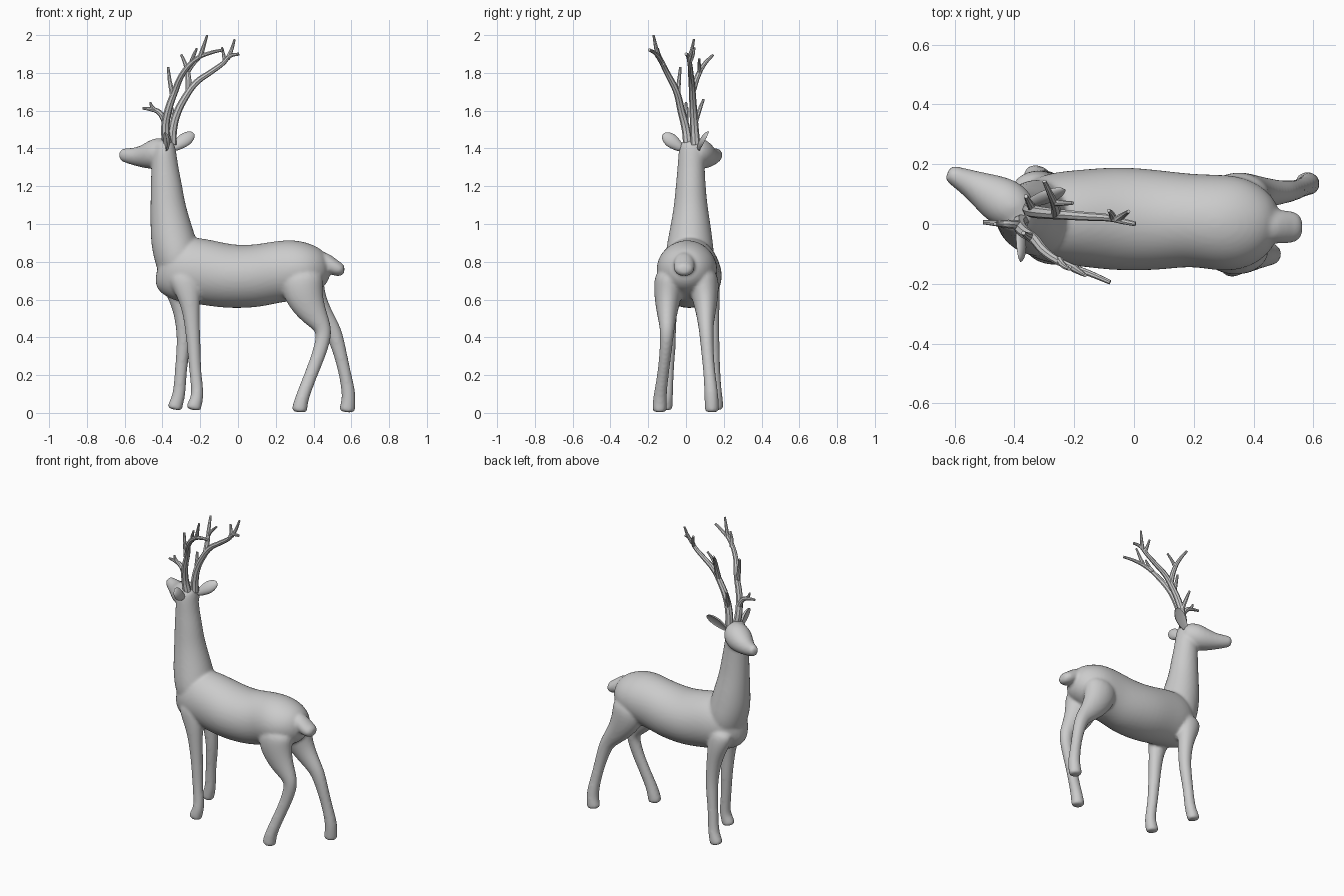
import bpy, bmesh, math
from mathutils import Vector


def loft(bm, rows, hint, cup=1.0, sides=16):
    """Tube through rows of (x, y, z, half width, half depth along hint)."""
    pts = [Vector(r[:3]) for r in rows]
    rings = []
    for i, r in enumerate(rows):
        t = (pts[min(i + 1, len(pts) - 1)] - pts[max(i - 1, 0)]).normalized()
        h = Vector(hint)
        v = (h - t * h.dot(t)).normalized()
        u = t.cross(v)
        ring = []
        for k in range(sides):
            a = 2 * math.pi * k / sides
            s = math.sin(a)
            s = s * cup if s > 0 else s
            ring.append(bm.verts.new(pts[i] + u * r[3] * math.cos(a) + v * r[4] * s))
        rings.append(ring)
    for a, b in zip(rings, rings[1:]):
        for k in range(sides):
            j = (k + 1) % sides
            bm.faces.new((a[k], a[j], b[j], b[k]))
    bm.faces.new(rings[0][::-1])
    bm.faces.new(rings[-1])


def finish(bm, name, voxel=None):
    bmesh.ops.recalc_face_normals(bm, faces=bm.faces)
    for f in bm.faces:
        f.smooth = True
    me = bpy.data.meshes.new(name)
    bm.to_mesh(me)
    bm.free()
    ob = bpy.data.objects.new(name, me)
    bpy.context.collection.objects.link(ob)
    sub = ob.modifiers.new("Subdivide", 'SUBSURF')
    sub.levels = sub.render_levels = 2
    if voxel:
        rm = ob.modifiers.new("Fuse", 'REMESH')
        rm.mode = 'VOXEL'
        rm.voxel_size = voxel
        rm.use_smooth_shade = True
        sm = ob.modifiers.new("Relax", 'SMOOTH')
        sm.factor = 0.5
        sm.iterations = 5
    return ob


X, Z = (1, 0, 0), (0, 0, 1)
bm = bmesh.new()

# Torso
loft(bm, [(-.425, .01, .78, .05, .09), (-.39, .01, .77, .105, .145), (-.30, .02, .76, .155, .18),
          (-.18, .02, .748, .165, .178), (-.05, .018, .72, .18, .173), (.10, .012, .723, .17, .17),
          (.20, .013, .747, .156, .165), (.30, .003, .755, .167, .168), (.38, 0, .765, .155, .14),
          (.45, -.005, .765, .11, .105), (.485, -.01, .77, .05, .05)], Z)
# Neck
loft(bm, [(-.29, .02, .72, .12, .12), (-.32, .02, .82, .135, .125), (-.343, .022, .91, .122, .122),
          (-.358, .025, 1.0, .107, .109), (-.372, .025, 1.1, .09, .094), (-.379, .025, 1.2, .081, .085),
          (-.388, .027, 1.3, .073, .073), (-.39, .03, 1.39, .071, .064), (-.385, .03, 1.45, .055, .045)], X)
# Head, turned to the side
loft(bm, [(-.35, .02, 1.39, .06, .065), (-.42, .065, 1.378, .086, .085), (-.47, .093, 1.36, .077, .074),
          (-.53, .127, 1.355, .053, .052), (-.58, .152, 1.361, .039, .042), (-.612, .167, 1.366, .031, .035),
          (-.625, .172, 1.366, .022, .024)], Z)
# Tail
loft(bm, [(.42, -.01, .82, .05, .05), (.475, -.01, .795, .057, .045), (.515, -.01, .765, .058, .043),
          (.545, -.01, .757, .05, .038), (.565, -.01, .757, .03, .022)], Z)
# Near hind leg
loft(bm, [(.34, -.08, .76, .085, .12), (.335, -.095, .65, .08, .115), (.38, -.10, .55, .06, .085),
          (.435, -.10, .475, .044, .054), (.462, -.10, .42, .037, .043), (.425, -.11, .30, .032, .037),
          (.385, -.122, .20, .031, .035), (.35, -.135, .11, .034, .036), (.337, -.138, .07, .038, .037),
          (.326, -.14, .025, .038, .042), (.325, -.14, .002, .038, .042)], X)
# Far hind leg, stepping back
loft(bm, [(.34, .085, .76, .085, .12), (.35, .098, .65, .08, .11), (.41, .105, .55, .057, .077),
          (.475, .105, .475, .043, .053), (.512, .108, .42, .038, .044), (.545, .115, .30, .033, .035),
          (.568, .125, .20, .032, .033), (.584, .132, .12, .037, .037), (.586, .135, .07, .038, .037),
          (.579, .137, .025, .038, .042), (.577, .137, .002, .038, .042)], X)
# Near front leg, then far front leg
for rows in ([(-.29, -.07, .76, .06, .10), (-.268, -.085, .66, .055, .075), (-.25, -.09, .56, .044, .047),
              (-.239, -.09, .42, .037, .039), (-.233, -.09, .34, .036, .036), (-.227, -.095, .22, .03, .032),
              (-.213, -.10, .11, .033, .033), (-.22, -.105, .07, .036, .036), (-.233, -.107, .035, .037, .04),
              (-.236, -.107, .014, .037, .04)],
             [(-.34, .11, .76, .06, .09), (-.325, .125, .66, .058, .07), (-.298, .13, .56, .048, .047),
              (-.285, .137, .42, .039, .039), (-.29, .143, .34, .037, .036), (-.303, .15, .22, .031, .032),
              (-.31, .157, .11, .033, .034), (-.32, .16, .07, .036, .036), (-.333, .162, .035, .037, .04),
              (-.336, .162, .016, .037, .04)]):
    loft(bm, rows, X)
finish(bm, "body", 0.0095)


# Cupped ears
def ear(name, base, tip, facing):
    b, t = Vector(base), Vector(tip)
    bm = bmesh.new()
    prof = ((0, .02, .02), (.25, .03, .026), (.55, .041, .028), (.8, .034, .022), (.95, .02, .013), (1.0, .008, .006))
    loft(bm, [(*b.lerp(t, f), w, d) for f, w, d in prof], facing, cup=-0.25)
    finish(bm, name)


ear("near_ear", (-.39, -.02, 1.395), (-.385, -.122, 1.475), (-.6, -.5, .2))
ear("far_ear", (-.35, .075, 1.395), (-.235, .12, 1.48), (.3, .9, -.1))


# Antlers: tapered beams with tines
def antler(name, branches):
    cu = bpy.data.curves.new(name, 'CURVE')
    cu.dimensions = '3D'
    cu.bevel_depth = 1.0
    cu.bevel_resolution = 2
    cu.resolution_u = 5
    cu.use_fill_caps = True
    for r0, r1, pts in branches:
        sp = cu.splines.new('BEZIER')
        sp.bezier_points.add(len(pts) - 1)
        for i, (p, co) in enumerate(zip(sp.bezier_points, pts)):
            p.co = co
            p.handle_left_type = p.handle_right_type = 'AUTO'
            p.radius = r0 + (r1 - r0) * i / (len(pts) - 1)
    ob = bpy.data.objects.new(name, cu)
    bpy.context.collection.objects.link(ob)
    bpy.ops.object.select_all(action='DESELECT')
    ob.select_set(True)
    bpy.context.view_layer.objects.active = ob
    bpy.ops.object.convert(target='MESH')
    bpy.ops.object.shade_smooth_by_angle()


antler("near_antler", [
    (.025, .008, [(-.375, .01, 1.42), (-.385, 0, 1.5), (-.37, -.025, 1.6), (-.335, -.05, 1.7), (-.29, -.10, 1.8),
                  (-.22, -.14, 1.875), (-.15, -.165, 1.905), (-.08, -.195, 1.922)]),
    (.018, .007, [(-.38, -.005, 1.53), (-.42, .0, 1.593), (-.46, .003, 1.607), (-.505, .006, 1.613)]),
    (.012, .006, [(-.43, .0, 1.597), (-.455, 0, 1.62), (-.465, 0, 1.645)]),
    (.016, .007, [(-.345, -.045, 1.68), (-.36, -.038, 1.75), (-.37, -.03, 1.83)]),
    (.014, .006, [(-.20, -.148, 1.885), (-.182, -.16, 1.94), (-.163, -.172, 2.0)]),
    (.013, .006, [(-.25, -.12, 1.845), (-.235, -.14, 1.89), (-.218, -.15, 1.93)])])
antler("far_antler", [
    (.025, .008, [(-.35, .05, 1.42), (-.345, .045, 1.5), (-.325, .04, 1.58), (-.28, .035, 1.67), (-.22, .03, 1.75),
                  (-.15, .025, 1.80), (-.08, .02, 1.85), (-.04, .01, 1.89), (.005, 0, 1.9)]),
    (.016, .007, [(-.335, .045, 1.53), (-.35, .07, 1.6), (-.362, .093, 1.66)]),
    (.018, .007, [(-.26, .033, 1.70), (-.265, .065, 1.79), (-.28, .10, 1.85), (-.30, .143, 1.895)]),
    (.012, .006, [(-.268, .072, 1.80), (-.24, .07, 1.84), (-.205, .07, 1.875)]),
    (.013, .006, [(-.055, .015, 1.875), (-.035, .03, 1.92), (-.018, .042, 1.978)]),
    (.013, .006, [(-.07, .018, 1.857), (-.075, .035, 1.89), (-.085, .045, 1.935)])])
